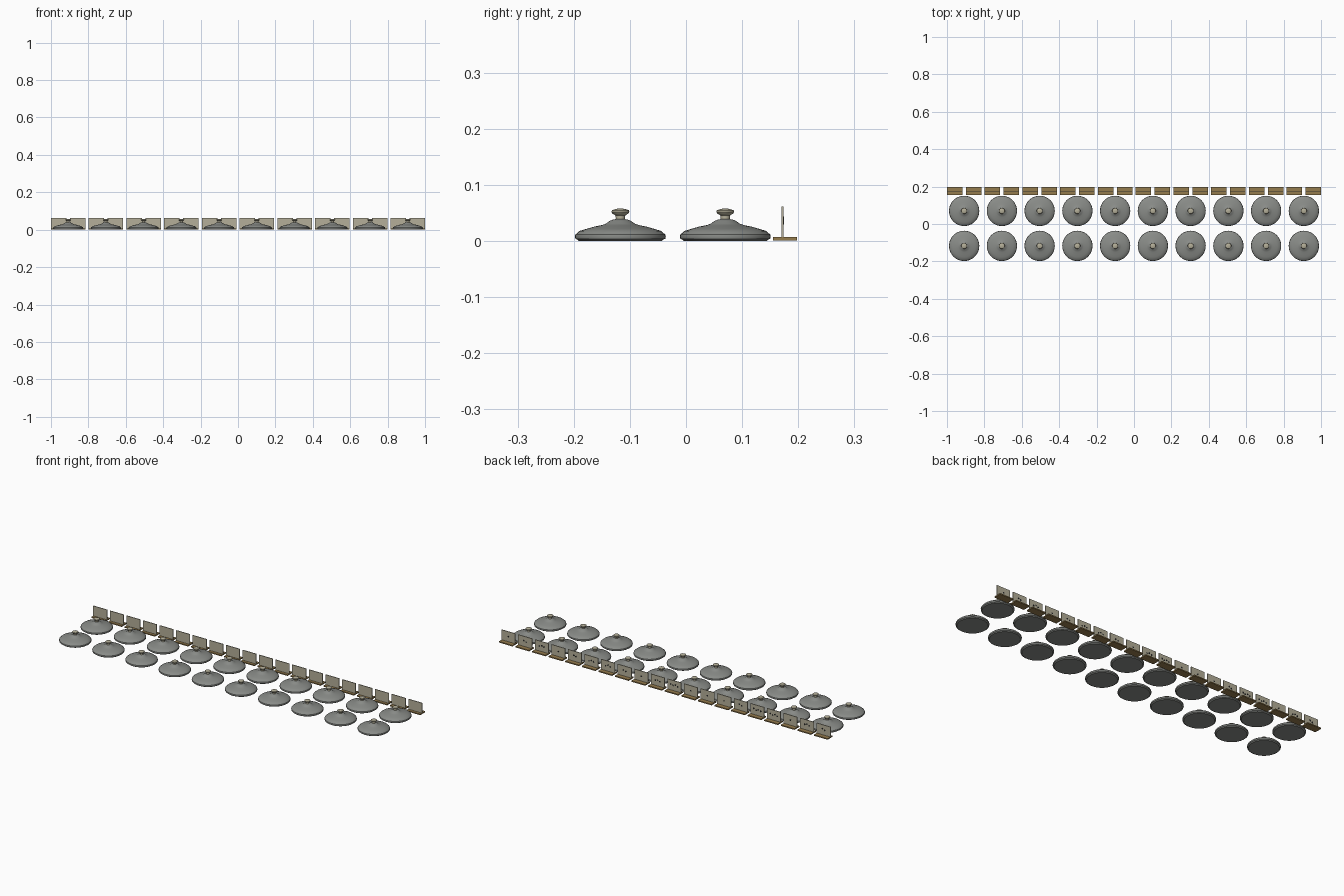
import bpy, math, random

cube = bpy.data.objects.get("Cube")
if cube:
    bpy.data.objects.remove(cube)


def material(name, color):
    m = bpy.data.materials.new(name)
    m.use_nodes = True
    m.diffuse_color = (*color, 1)
    m.node_tree.nodes["Principled BSDF"].inputs["Base Color"].default_value = (*color, 1)
    return m


pewter = material("pewter grey", (0.25, 0.26, 0.245))
ivory = material("pale ivory", (0.46, 0.43, 0.32))
wood = material("golden wood", (0.30, 0.20, 0.075))
ink = material("dark ink", (0.02, 0.02, 0.02))


def mesh(name, verts, faces, mat):
    me = bpy.data.meshes.new(name)
    me.from_pydata(verts, [], faces)
    me.materials.append(mat)
    return me


def place(name, me, loc=(0, 0, 0)):
    ob = bpy.data.objects.new(name, me)
    ob.location = loc
    bpy.context.collection.objects.link(ob)
    return ob


def lathe(name, profile, mat, n=40):
    """Closed turned shape from (radius, height) points, bottom to top."""
    verts = [(r * math.cos(math.tau * i / n), r * math.sin(math.tau * i / n), z)
             for r, z in profile for i in range(n)]
    faces = [(k * n + i, k * n + (i + 1) % n, (k + 1) * n + (i + 1) % n, (k + 1) * n + i)
             for k in range(len(profile) - 1) for i in range(n)]
    faces.append(tuple(reversed(range(n))))
    faces.append(tuple(range(len(verts) - n, len(verts))))
    me = mesh(name, verts, faces, mat)
    me.shade_smooth()
    me.set_sharp_from_angle(angle=math.radians(30))
    return me


def box(name, x, y, z, mat):
    verts = [(a, b, c) for a in x for b in y for c in z]
    faces = [(0, 1, 3, 2), (4, 6, 7, 5), (0, 4, 5, 1), (2, 3, 7, 6), (0, 2, 6, 4), (1, 5, 7, 3)]
    return mesh(name, verts, faces, mat)


# Domed lid with a stepped rim, and its turned knob
lid = lathe("lid", [(.074, 0), (.077, .003), (.080, .004), (.081, .008), (.080, .012),
                    (.076, .015), (.073, .018), (.060, .022), (.046, .026), (.033, .0285),
                    (.026, .031), (.019, .036), (.014, .038), (.009, .039)], pewter)
knob = lathe("knob", [(.009, .038), (.008, .041), (.009, .046), (.014, .049), (.016, .052),
                      (.015, .055), (.009, .057), (.004, .058)], ivory, 24)
pitch = 0.2018
for row, y in (("front", -0.117), ("back", 0.070)):
    for i in range(10):
        x = (i - 4.5) * pitch
        place(f"{row}_lid_{i + 1}", lid, (x, y, 0))
        place(f"{row}_knob_{i + 1}", knob, (x, y, 0))

# Row of upright cards on wooden feet, with dark pips on the rear faces
half = 0.0415
foot = box("card_foot", (-half, half), (.155, .198), (.001, .007), wood)
card = box("card", (-half, half), (.170, .174), (.007, .062), ivory)
pip = lathe("pip", [(.0045, 0), (.0045, .0006)], ink, 12)
random.seed(4)
for i in range(20):
    x = (i - 9.5) * pitch / 2
    place(f"card_foot_{i + 1}", foot, (x, 0, 0))
    place(f"card_{i + 1}", card, (x, 0, 0))
    count = random.randint(1, 4)
    for k in range(count):
        ob = place(f"card_pip_{i + 1}_{k + 1}", pip,
                   (x + (k - (count - 1) / 2) * .014, .174, .034 + .005 * (k % 2)))
        ob.rotation_euler.x = -math.pi / 2
